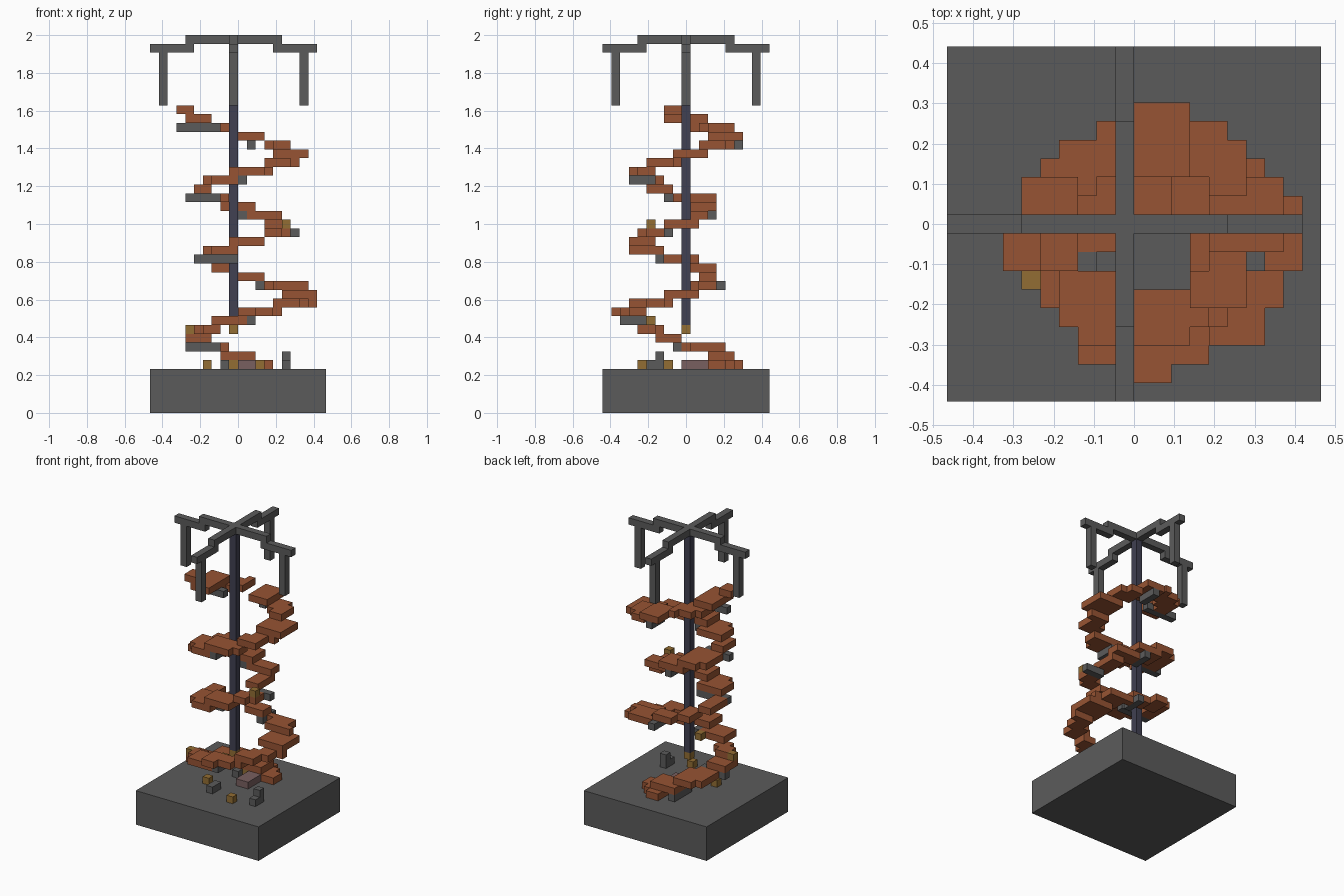
import bpy
import bmesh
import math
from mathutils import Vector

old = bpy.data.objects.get("Cube")
if old:
    bpy.data.objects.remove(old, do_unlink=True)

UNIT = 2 / 43                       # edge of one block
ORIGIN = Vector((-10, -9.5, 0))     # grid corner of the base
POLE = 9                            # grid column and row of the pole
STEPS = [Vector(s) for s in
         ((1, 0, 0), (-1, 0, 0), (0, 1, 0), (0, -1, 0), (0, 0, 1), (0, 0, -1))]


def material(name, r, g, b):
    mat = bpy.data.materials.new(name)
    mat.use_nodes = True
    mat.diffuse_color = (r, g, b, 1)
    mat.node_tree.nodes["Principled BSDF"].inputs["Base Color"].default_value = (r, g, b, 1)
    return mat


stone = material("grey stone", .105, .105, .105)
copper = material("rusty orange", .31, .088, .033)
iron = material("dark blue iron", .052, .052, .085)
brass = material("dull yellow", .29, .155, .033)
mauve = material("dusty mauve", .19, .115, .115)


def box(i0, i1, j0, j1, k0, k1):
    """All grid cells of an inclusive block range."""
    return {(i, j, k) for i in range(i0, i1 + 1)
            for j in range(j0, j1 + 1) for k in range(k0, k1 + 1)}


def build(name, cells, mat):
    """Make an object from the exposed faces of a set of blocks."""
    bm = bmesh.new()
    for cell in cells:
        centre = Vector(cell) + Vector((.5, .5, .5))
        for n in STEPS:
            if tuple(int(c) for c in Vector(cell) + n) in cells:
                continue
            u = Vector((n.y, n.z, n.x))
            v = n.cross(u)
            corners = [centre + (n + a * u + b * v) / 2
                       for a, b in ((-1, -1), (1, -1), (1, 1), (-1, 1))]
            bm.faces.new([bm.verts.new((c + ORIGIN) * UNIT) for c in corners])
    bmesh.ops.remove_doubles(bm, verts=bm.verts, dist=UNIT / 100)
    mesh = bpy.data.meshes.new(name)
    bm.to_mesh(mesh)
    bm.free()
    mesh.materials.append(mat)
    bpy.context.collection.objects.link(bpy.data.objects.new(name, mesh))


# Base slab
bpy.ops.mesh.primitive_cube_add(size=1, location=(0, 0, 2.5 * UNIT))
base = bpy.context.object
base.name = "base"
base.scale = (20 * UNIT, 19 * UNIT, 5 * UNIT)
base.data.materials.append(stone)

# Central pole with a lamp at its foot
build("pole", box(POLE, POLE, POLE, POLE, 10, 41), iron)
build("pole_lamp", box(POLE, POLE, POLE, POLE, 9, 9), brass)

# Canopy: four stepped arms, each with a hanging post
canopy = box(POLE, POLE, POLE, POLE, 42, 42)
arm = ([(r, 42) for r in range(1, 6)] + [(r, 41) for r in range(5, 10)]
       + [(8, k) for k in range(35, 41)])
for dx, dy in ((1, 0), (-1, 0), (0, 1), (0, -1)):
    canopy |= {(POLE + dx * r, POLE + dy * r, k) for r, k in arm}
build("canopy", canopy, stone)

# Spiral treads, one per layer from the base up: column range, row range
TREADS = [
    (10, 13, 12, 15), (8, 11, 12, 14), (5, 8, 9, 13), (4, 6, 6, 8),
    (5, 7, 4, 6), (7, 10, 2, 4), (10, 14, 1, 4), (14, 18, 3, 7),
    (15, 18, 7, 10), (13, 17, 10, 12), (10, 12, 11, 12), (7, 8, 10, 12),
    (5, 6, 7, 10), (6, 9, 3, 6), (9, 12, 3, 5), (13, 15, 4, 6),
    (13, 14, 7, 10), (11, 14, 10, 11), (8, 11, 10, 12), (5, 8, 8, 12),
    (5, 6, 5, 7), (6, 9, 3, 6), (9, 13, 3, 5), (13, 16, 5, 8),
    (14, 17, 8, 11), (13, 15, 11, 14), (10, 12, 12, 15), (5, 8, 10, 14),
    (4, 6, 7, 11), (3, 4, 7, 8),
]
spiral = set()
for k, (i0, i1, j0, j1) in enumerate(TREADS, 5):
    cx, cy = (i0 + i1) / 2 - POLE, (j0 + j1) / 2 - POLE
    # Diagonal treads lose more of their corners to follow the ring
    band = 1.2 if min(abs(cx), abs(cy)) > 2.4 else 1.8
    spiral |= {c for c in box(i0, i1, j0, j1, k, k)
               if abs(math.hypot(c[0] - POLE, c[1] - POLE) - math.hypot(cx, cy)) <= band}

# Support beams under the treads: along x, then along y
beams = set()
for i0, i1, j, k in ((4, 7, 8, 7), (5, 9, 6, 17), (4, 7, 7, 24), (3, 7, 9, 32), (14, 16, 7, 20)):
    beams |= box(i0, i1, j, j, k, k)
for i, j0, j1, k in ((11, 2, 4, 10), (12, 11, 13, 14), (10, 10, 12, 22), (10, 3, 5, 26), (11, 13, 15, 30)):
    beams |= box(i, i, j0, j1, k, k)
build("spiral_treads", spiral - beams, copper)
build("support_beams", beams, stone)

# Lamps on the treads and on the base
build("lamps", {(15, 5, 21), (4, 6, 9), (10, 5, 10), (6, 7, 5), (12, 4, 5), (9, 12, 5)}, brass)

# Plinth and loose stones on the base
build("plinth", box(10, 11, 9, 11, 5, 5), mauve)
build("loose_stones", box(15, 15, 5, 6, 5, 5) | box(15, 15, 6, 6, 6, 6)
      | box(8, 8, 5, 6, 5, 5) | box(8, 8, 11, 14, 5, 5), stone)
